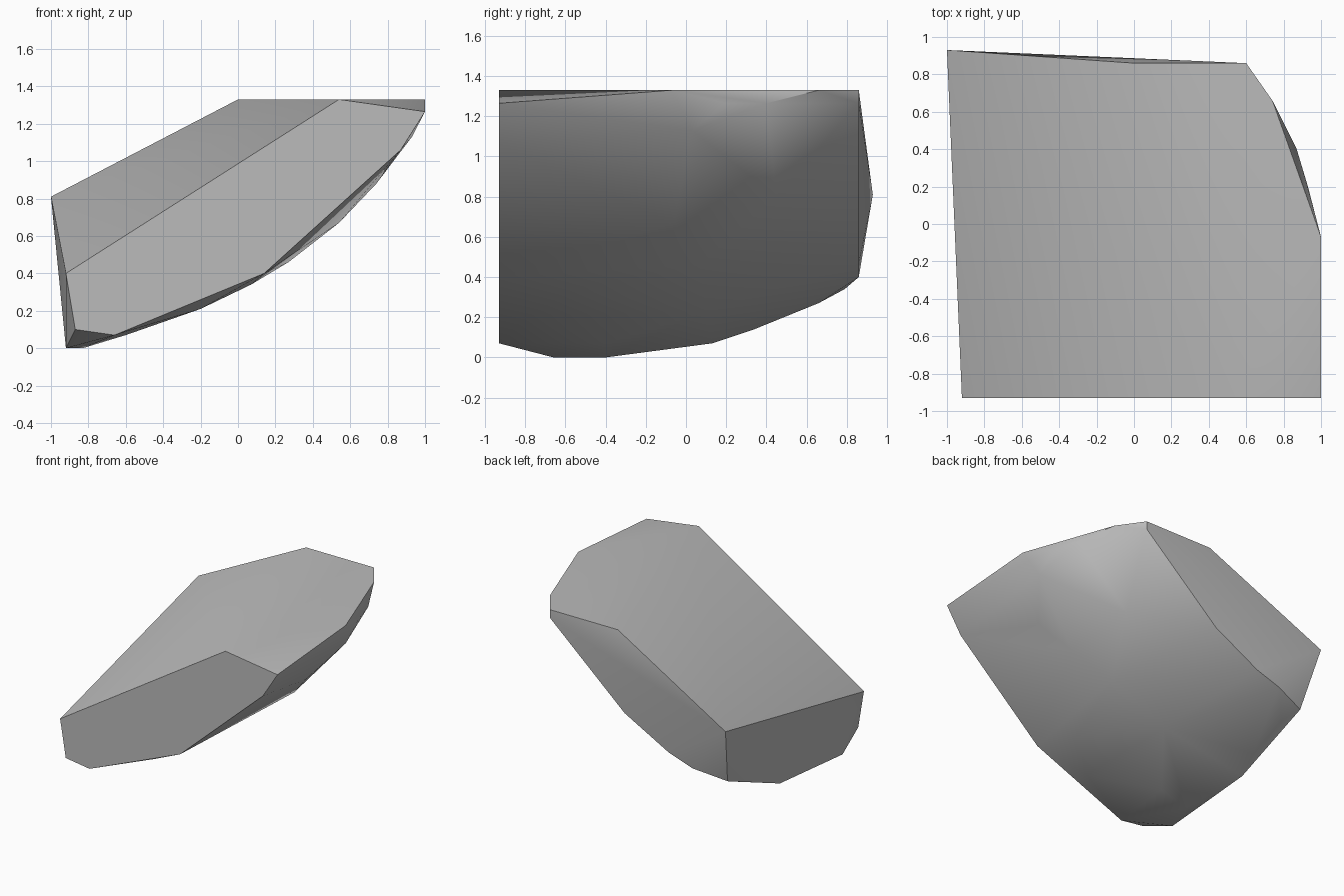
import bpy
import bmesh
import math

cube = bpy.data.objects.get("Cube")
if cube:
    bpy.data.objects.remove(cube, do_unlink=True)


def make_material(name, colour):
    material = bpy.data.materials.new(name)
    material.use_nodes = True
    material.diffuse_color = colour
    material.node_tree.nodes["Principled BSDF"].inputs["Base Color"].default_value = colour
    return material


def make_hull(name, points, material):
    """Wrap the corner points in a convex stone with flat fractured faces."""
    mesh = bpy.data.meshes.new(name)
    bm = bmesh.new()
    for point in points:
        bm.verts.new(point)
    hull = bmesh.ops.convex_hull(bm, input=bm.verts[:])
    loose = {v for v in hull["geom_interior"] + hull["geom_unused"]
             if isinstance(v, bmesh.types.BMVert)}
    bmesh.ops.delete(bm, geom=list(loose), context="VERTS")
    # Join the triangles of each flat fracture
    bmesh.ops.dissolve_limit(bm, angle_limit=math.radians(1),
                             verts=bm.verts[:], edges=bm.edges[:])
    bmesh.ops.recalc_face_normals(bm, faces=bm.faces[:])
    bm.to_mesh(mesh)
    bm.free()
    mesh.materials.append(material)
    rock = bpy.data.objects.new(name, mesh)
    bpy.context.collection.objects.link(rock)
    return rock


# Outlines of the two cleanly split sides, as x and z
FRONT_Y, BACK_Y, TOP_Z = -0.93, 0.86, 1.33
front_split = [(-0.92, 0.4), (0.54, TOP_Z), (1, 1.265), (0.87, 1.06),
               (0.14, 0.4), (-0.66, 0.07), (-0.87, 0.1)]
back_split = [(0, TOP_Z), (0.6, TOP_Z), (0.6, 1.265),
              (-0.06, 0.68), (-0.45, 0.47), (-0.66, 0.4)]

# Remaining corners of the level top, as x and y
top_rim = [(1, -0.07), (0.74, 0.66)]

# Corners of the chipped right edge, the left side and the rounded underside
chipped_edge = [(0.93, 0.2, 1.265), (0.87, 0.4, 1.265), (0.93, 0.03, 1.13)]
left_side = [(-1, 0.93, 0.81), (-0.92, 0.79, 0.34),
             (-0.92, 0.13, 0.07), (-0.92, -0.66, 0)]
underside = [(-0.83, -0.4, 0), (-0.85, 0.34, 0.14), (-0.85, 0.66, 0.27),
             (-0.6, -0.4, 0.07), (-0.2, -0.77, 0.21), (-0.2, 0.1, 0.23),
             (-0.25, 0.45, 0.38), (0.07, -0.57, 0.34), (0.27, 0.07, 0.46),
             (0.54, -0.06, 0.67), (0.74, -0.2, 0.88), (0.45, 0.45, 0.8)]

corners = [(x, FRONT_Y, z) for x, z in front_split]
corners += [(x, BACK_Y, z) for x, z in back_split]
corners += [(x, y, TOP_Z) for x, y in top_rim]
corners += chipped_edge + left_side + underside

stone_grey = make_material("stone grey", (0.5, 0.5, 0.5, 1))
rock = make_hull("rock", corners, stone_grey)

# Soften the rounded underside while the fractures stay crisp
bpy.ops.object.select_all(action="DESELECT")
rock.select_set(True)
bpy.context.view_layer.objects.active = rock
bpy.ops.object.shade_smooth_by_angle(angle=math.radians(30))
